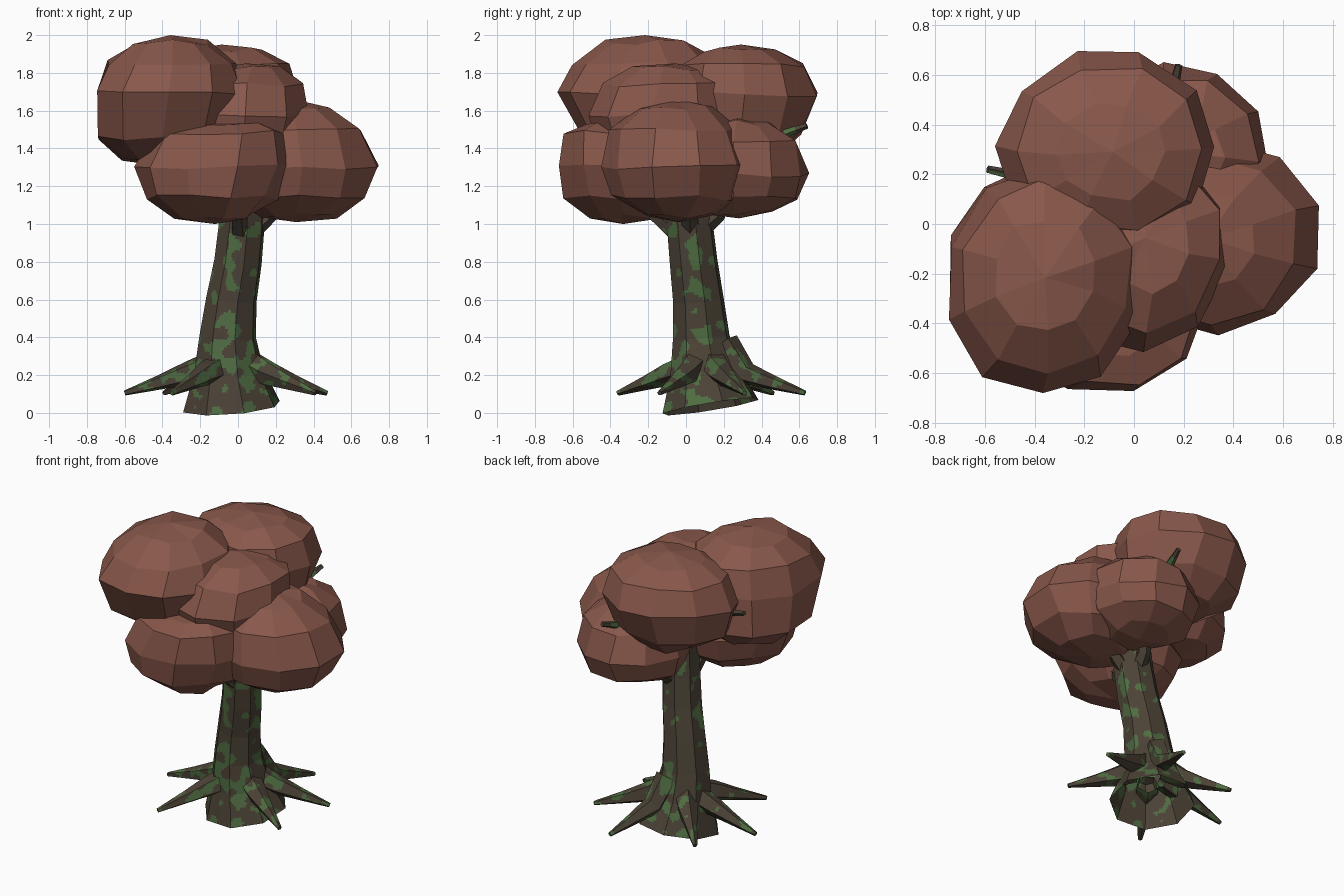
import bpy
import bmesh
import math
import random
from mathutils import Vector, noise

random.seed(4)
cube = bpy.data.objects.get("Cube")
if cube:
    bpy.data.objects.remove(cube)


def material(name, rgb):
    mat = bpy.data.materials.new(name)
    mat.use_nodes = True
    mat.diffuse_color = (*rgb, 1)
    mat.node_tree.nodes["Principled BSDF"].inputs["Base Color"].default_value = (*rgb, 1)
    mat.roughness = 0.9
    return mat


LEAF = material("russet leaves", (0.25, 0.097, 0.07))
BARK = material("dark bark", (0.071, 0.055, 0.037))
MOSS = material("green moss", (0.078, 0.15, 0.054))


def finish(bm, name, mats):
    mesh = bpy.data.meshes.new(name)
    bm.to_mesh(mesh)
    bm.free()
    for mat in mats:
        mesh.materials.append(mat)
    obj = bpy.data.objects.new(name, mesh)
    bpy.context.collection.objects.link(obj)
    return obj


def grow_moss(bm, cuts):
    """Divide the flat faces finely, then colour noise patches, more near the ground and front left."""
    bmesh.ops.subdivide_edges(bm, edges=bm.edges[:], cuts=cuts, use_grid_fill=True)
    bm.normal_update()
    for face in bm.faces:
        p = face.calc_center_median()
        limit = 0.2 if p.z < 0.4 else 0.27
        limit -= 0.06 * (face.normal.x - face.normal.y)
        face.material_index = int(noise.noise(p * 13 + Vector((5, 2, 9))) > limit)


def limb(name, path, sides, cuts, turn=0.0):
    """Faceted tapering tube along points with radii, open where it starts."""
    bm = bmesh.new()
    points = [Vector(p) for p, r in path]
    rings = []
    for i, (p, r) in enumerate(path):
        along = points[min(i + 1, len(path) - 1)] - points[max(i - 1, 0)]
        tilt = Vector((0, 0, 1)).rotation_difference(along.normalized())
        ring = []
        for k in range(sides):
            a = turn + math.tau * k / sides
            ring.append(bm.verts.new(points[i] + tilt @ Vector((r * math.cos(a), r * math.sin(a), 0))))
        rings.append(ring)
    for low, high in zip(rings, rings[1:]):
        for k in range(sides):
            n = (k + 1) % sides
            bm.faces.new((low[k], low[n], high[n], high[k]))
    bm.faces.new(rings[-1])
    grow_moss(bm, cuts)
    return finish(bm, name, [BARK, MOSS])


def foliage(name, centre, rx, ry, upper, lower, turn):
    """Low-poly leaf mass; each half has a signed height, a boxiness and a sideways drift."""
    bm = bmesh.new()
    bmesh.ops.create_uvsphere(bm, u_segments=10, v_segments=6, radius=1)
    for v in bm.verts:
        a = math.atan2(v.co.y, v.co.x) + turn
        r = math.hypot(v.co.x, v.co.y)
        height, power, drift = upper if v.co.z > 0 else lower
        level = abs(v.co.z) ** power if abs(v.co.z) > 0.01 else 0
        wobble = Vector([random.uniform(-0.015, 0.015) for _ in range(3)])
        if r < 0.1:
            wobble.z = 0
        offset = Vector((rx * r * math.cos(a), ry * r * math.sin(a), height * level))
        v.co = Vector(centre) + offset + Vector((*drift, 0)) * level + wobble
    return finish(bm, name, [LEAF])


# Leaning trunk
limb("trunk", [
    ((-0.035, 0.13, 0.033), 0.265),
    ((-0.05, 0.10, 0.22), 0.19),
    ((-0.055, 0.08, 0.4), 0.155),
    ((-0.035, 0.065, 0.6), 0.138),
    ((0.0, 0.04, 0.8), 0.13),
    ((0.02, 0.02, 1.0), 0.125),
    ((0.03, 0.0, 1.3), 0.11),
], 8, cuts=13, turn=0.25)

# Spreading roots: tip position and height of the start
BASE = Vector((-0.04, 0.1, 0))
roots = [
    (0.47, 0.31, 0.26), (0.13, 0.63, 0.37), (-0.39, 0.46, 0.28),
    (-0.6, 0.11, 0.25), (-0.35, -0.36, 0.24), (0.41, -0.14, 0.26),
]
for i, (x, y, start) in enumerate(roots):
    tip = Vector((x, y, 0))
    path = []
    for t, z, r in [(0.2, start, 0.075), (0.4, 0.21, 0.065), (0.65, 0.165, 0.042), (1.0, 0.105, 0.014)]:
        path.append((BASE.lerp(tip, t) + Vector((0, 0, z)), r))
    limb(f"root_{i + 1}", path, 5, cuts=7, turn=0.3)

# Branches rising into the leaves: start height, bend and end
branches = [
    (0.9, (0.0, -0.16, 1.05), (-0.08, -0.3, 1.25)),
    (0.92, (0.17, 0.02, 1.05), (0.34, -0.04, 1.3)),
    (0.92, (0.06, 0.17, 1.05), (0.18, 0.3, 1.3)),
    (1.2, (-0.15, -0.08, 1.4), (-0.36, -0.24, 1.65)),
    (1.25, (-0.15, 0.12, 1.5), (-0.59, 0.22, 1.64)),
    (1.25, (0.1, 0.3, 1.4), (0.18, 0.64, 1.52)),
]
for i, (z, bend, end) in enumerate(branches):
    limb(f"branch_{i + 1}", [((0.02, 0.02, z), 0.06), (bend, 0.042), (end, 0.016)], 5, cuts=5)

# Leaf masses
STILL = (0, 0)
for args in [
    ("upper_right_foliage", (-0.36, -0.235, 1.69), 0.405, 0.46,
     (0.31, 0.9, (0.01, 0.03)), (-0.38, 0.7, (-0.06, 0.12)), 0.0),
    ("upper_back_foliage", (-0.11, 0.315, 1.69), 0.445, 0.385,
     (0.26, 0.8, (0.02, -0.03)), (-0.36, 0.8, (0.0, -0.03)), 0.3),
    ("middle_foliage", (-0.01, -0.1, 1.57), 0.385, 0.41,
     (0.28, 0.75, (0.06, 0.04)), (-0.3, 0.7, STILL), 0.1),
    ("lower_front_foliage", (-0.13, -0.32, 1.3), 0.41, 0.38,
     (0.24, 0.4, (0.06, -0.02)), (-0.3, 0.95, (0.0, -0.01)), 0.3),
    ("lower_left_foliage", (0.335, -0.06, 1.3), 0.42, 0.39,
     (0.36, 0.85, (-0.05, 0.0)), (-0.29, 0.85, (-0.03, 0.02)), 0.0),
    ("lower_back_foliage", (0.18, 0.28, 1.26), 0.36, 0.365,
     (0.31, 0.8, STILL), (-0.23, 0.95, STILL), 0.2),
]:
    foliage(*args)
